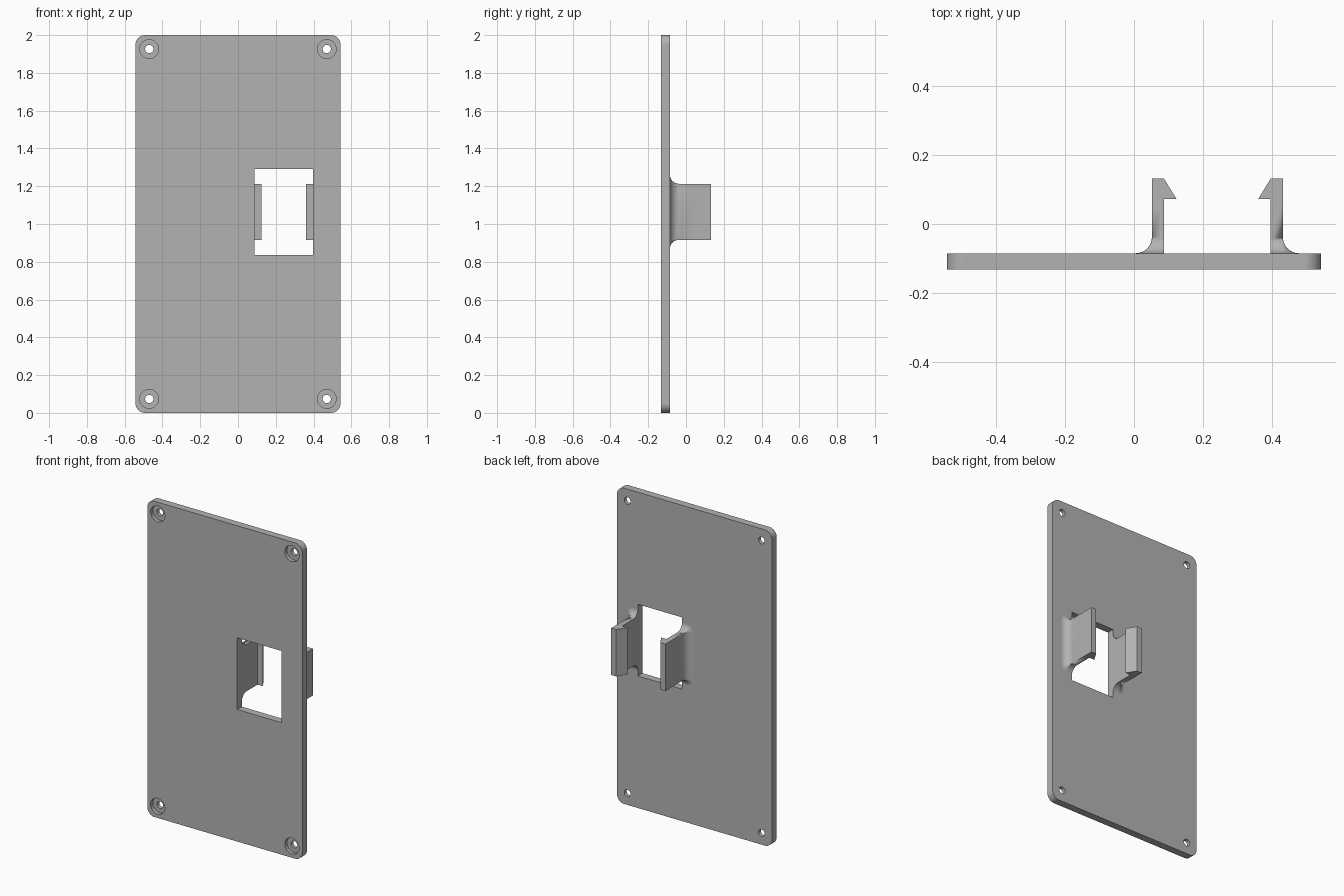
import bpy
import bmesh
from math import cos, sin, pi

cube = bpy.data.objects.get("Cube")
if cube:
    bpy.data.objects.remove(cube, do_unlink=True)

# Main dimensions
FRONT, BACK, TOP = -0.132, -0.085, 0.132
HALF_W, HEIGHT, CORNER = 0.543, 2.0, 0.05
WINDOW_X, WINDOW_HALF = 0.242, 0.155
WINDOW_LOW, WINDOW_HIGH = 0.836, 1.29
CLIP_LOW, CLIP_HIGH = 0.916, 1.213
WALL, HOOK, HOOK_Y, FILLET = 0.035, 0.037, 0.072, 0.047

grey = bpy.data.materials.new("plain grey")
grey.use_nodes = True
grey.diffuse_color = (0.45, 0.45, 0.45, 1)
grey.node_tree.nodes["Principled BSDF"].inputs["Base Color"].default_value = grey.diffuse_color


def arc(cx, cz, r, start, end, steps=8):
    angles = [start + (end - start) * i / steps for i in range(steps + 1)]
    return [(cx + r * cos(a), cz + r * sin(a)) for a in angles]


def loft(name, rings):
    """Closed solid through rings given as (y, [(x, z), ...])."""
    bm = bmesh.new()
    loops = [[bm.verts.new((x, y, z)) for x, z in pts] for y, pts in rings]
    n = len(loops[0])
    for a, b in zip(loops, loops[1:]):
        for i in range(n):
            j = (i + 1) % n
            bm.faces.new((a[i], a[j], b[j], b[i]))
    bm.faces.new(loops[0])
    bm.faces.new(loops[-1])
    bmesh.ops.remove_doubles(bm, verts=bm.verts, dist=1e-5)
    bmesh.ops.recalc_face_normals(bm, faces=bm.faces)
    mesh = bpy.data.meshes.new(name)
    bm.to_mesh(mesh)
    bm.free()
    mesh.materials.append(grey)
    obj = bpy.data.objects.new(name, mesh)
    bpy.context.collection.objects.link(obj)
    return obj


def combine(target, other, operation):
    mod = target.modifiers.new("combine", "BOOLEAN")
    mod.operation, mod.solver, mod.object = operation, "EXACT", other
    bpy.context.view_layer.objects.active = target
    bpy.ops.object.modifier_apply(modifier=mod.name)
    bpy.data.objects.remove(other, do_unlink=True)


def clip_ring(side, inner, d):
    """Clip section, spread by d on its three outer sides."""
    outer = WINDOW_HALF + WALL
    pts = [(inner, CLIP_LOW - d)]
    pts += arc(outer, CLIP_LOW, d, -pi / 2, 0)
    pts += arc(outer, CLIP_HIGH, d, 0, pi / 2)
    pts.append((inner, CLIP_HIGH + d))
    return [(WINDOW_X + side * u, z) for u, z in pts]


# Plate with rounded corners
outline = []
for k, (sx, top) in enumerate([(1, 1), (-1, 1), (-1, 0), (1, 0)]):
    cz = HEIGHT - CORNER if top else CORNER
    outline += arc(sx * (HALF_W - CORNER), cz, CORNER, k * pi / 2, (k + 1) * pi / 2)
plate = loft("clip_plate", [(FRONT, outline), (BACK, outline)])

# Two snap clips with filleted feet and tapered hooks
tip = WINDOW_HALF - HOOK
for side in (-1, 1):
    rings = [(BACK - 0.02, clip_ring(side, tip, FILLET))]
    for i in range(9):
        a = i / 8 * pi / 2
        spread = FILLET * (1 - sin(a))
        rings.append((BACK + FILLET * (1 - cos(a)), clip_ring(side, tip, spread)))
    rings.append((HOOK_Y, clip_ring(side, tip, 0)))
    rings.append((TOP, clip_ring(side, WINDOW_HALF, 0)))
    combine(plate, loft("clip", rings), "UNION")

# Window, which also clears the space below the hooks
x0, x1 = WINDOW_X - WINDOW_HALF, WINDOW_X + WINDOW_HALF
window = [(x0, WINDOW_LOW), (x1, WINDOW_LOW), (x1, WINDOW_HIGH), (x0, WINDOW_HIGH)]
combine(plate, loft("window_cutter", [(-0.2, window), (HOOK_Y, window)]), "DIFFERENCE")

# Counterbored screw holes
for x in (-0.47, 0.47):
    for z in (0.074, HEIGHT - 0.074):
        wide = arc(x, z, 0.05, 0, 2 * pi, 32)[:-1]
        narrow = arc(x, z, 0.022, 0, 2 * pi, 32)[:-1]
        step = -0.109
        hole = loft("hole_cutter", [(-0.2, wide), (step, wide), (step, narrow), (0, narrow)])
        combine(plate, hole, "DIFFERENCE")

# Smooth curves, flat large faces
bpy.ops.object.select_all(action="DESELECT")
plate.select_set(True)
bpy.context.view_layer.objects.active = plate
bpy.ops.object.shade_smooth_by_angle(angle=pi / 6)
weighted = plate.modifiers.new("weighted_normals", "WEIGHTED_NORMAL")
weighted.keep_sharp = True
